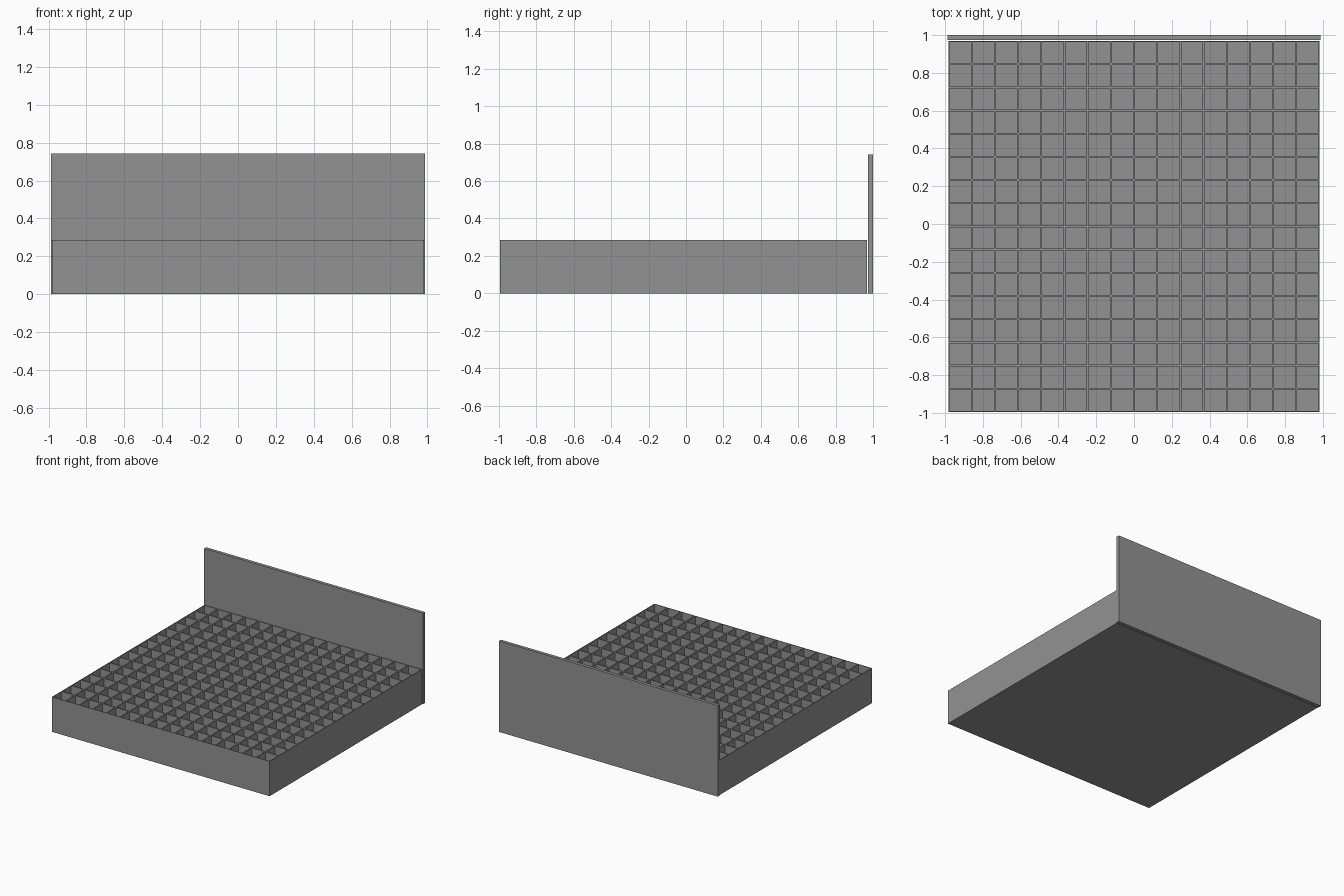
import bpy, bmesh

if "Cube" in bpy.data.objects:
    bpy.data.objects.remove(bpy.data.objects["Cube"])

W = 1.974            # side of the square tray
H = 0.285            # tray height
T = 0.01             # wall thickness
N = 16               # cells per side
FLOOR = 0.02         # floor thickness
PANEL = 0.026        # back panel thickness
CY = -1 + W / 2      # tray centre in y

grey = bpy.data.materials.new("grey")
grey.diffuse_color = (0.29, 0.29, 0.29, 1)
grey.use_nodes = True
grey.node_tree.nodes["Principled BSDF"].inputs["Base Color"].default_value = grey.diffuse_color


def add_object(name, bm):
    bmesh.ops.recalc_face_normals(bm, faces=bm.faces)
    mesh = bpy.data.meshes.new(name)
    bm.to_mesh(mesh)
    bm.free()
    mesh.materials.append(grey)
    obj = bpy.data.objects.new(name, mesh)
    bpy.context.collection.objects.link(obj)
    return obj


# Tray: a grid whose cells are inset and sunk to leave thin dividers
bm = bmesh.new()
bmesh.ops.create_grid(bm, x_segments=N, y_segments=N, size=(W - T) / 2)
for v in bm.verts:
    v.co.z = H
cells = list(bm.faces)
rim = [e for e in bm.edges if e.is_boundary]
bmesh.ops.inset_individual(bm, faces=cells, thickness=T / 2, use_even_offset=True)

# widen the outer rim to a full wall thickness
half = (W - T) / 2
for v in {v for e in rim for v in e.verts}:
    for i in (0, 1):
        if abs(abs(v.co[i]) - half) < 1e-4:
            v.co[i] = W / 2 if v.co[i] > 0 else -W / 2

# sink the cells
for f in bmesh.ops.extrude_discrete_faces(bm, faces=cells)["faces"]:
    for v in f.verts:
        v.co.z = FLOOR

# outer sides and underside
rim = [e for e in bm.edges if e.is_boundary and all(v.co.z > H - 1e-4 for v in e.verts)]
low = bmesh.ops.extrude_edge_only(bm, edges=rim)["geom"]
for v in low:
    if isinstance(v, bmesh.types.BMVert):
        v.co.z = 0
bmesh.ops.contextual_create(bm, geom=[e for e in low if isinstance(e, bmesh.types.BMEdge)])
tray = add_object("divided_tray", bm)
tray.location.y = CY

# Upright panel across the back
bm = bmesh.new()
bmesh.ops.create_cube(bm, size=1)
bmesh.ops.scale(bm, vec=(W, PANEL, 0.742), verts=bm.verts)
bmesh.ops.translate(bm, vec=(0, 1 - PANEL / 2, 0.371), verts=bm.verts)
add_object("back_panel", bm)
